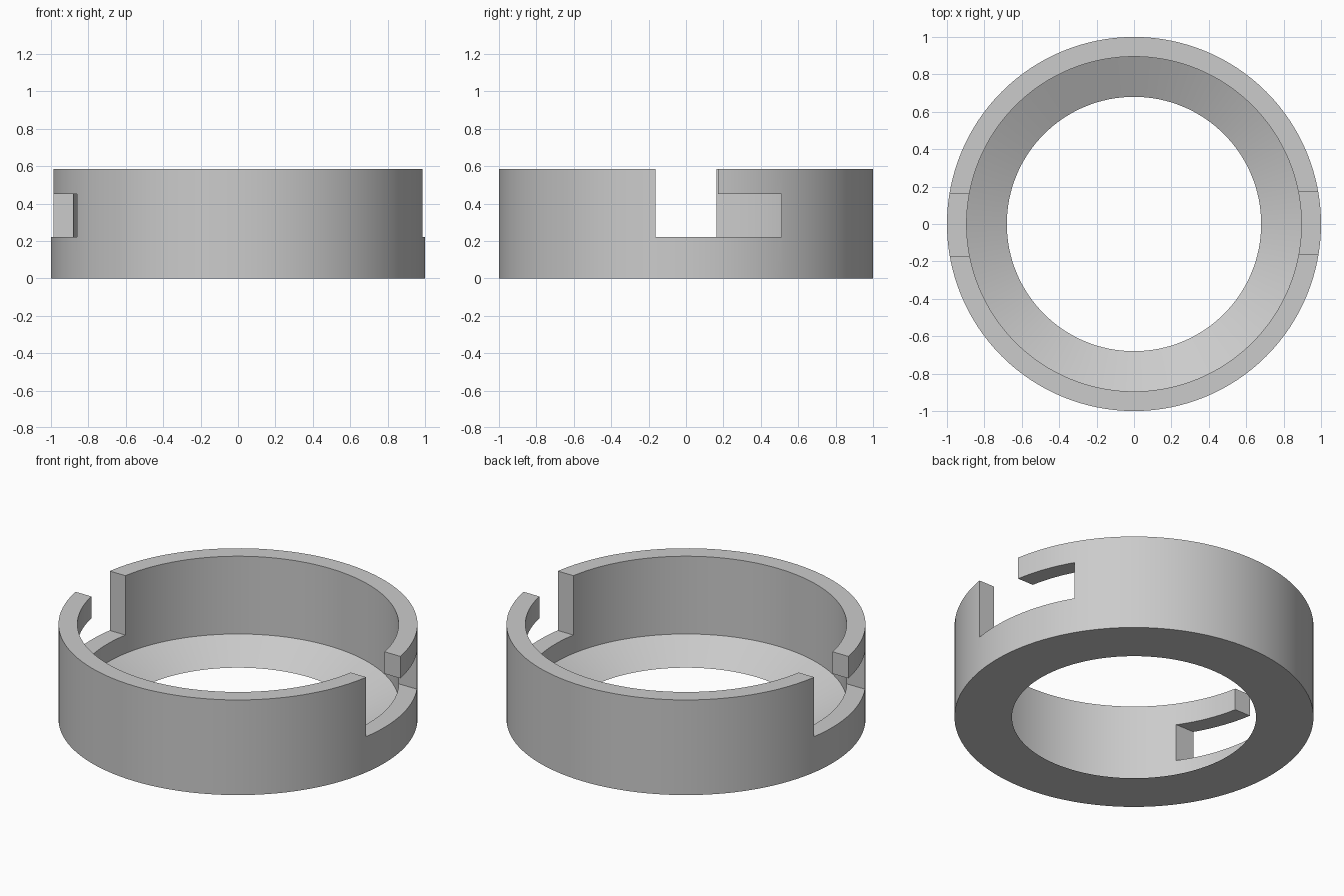
import bpy, bmesh, math
from mathutils import Matrix, Vector

cube = bpy.data.objects.get("Cube")
if cube:
    bpy.data.objects.remove(cube)

SEGMENTS = 128

grey = bpy.data.materials.new("plain_grey")
grey.use_nodes = True
colour = (0.6, 0.6, 0.6, 1)
grey.diffuse_color = colour
grey.node_tree.nodes["Principled BSDF"].inputs["Base Color"].default_value = colour


def add_object(name, bm):
    bmesh.ops.recalc_face_normals(bm, faces=bm.faces)
    mesh = bpy.data.meshes.new(name)
    bm.to_mesh(mesh)
    bm.free()
    mesh.materials.append(grey)
    obj = bpy.data.objects.new(name, mesh)
    bpy.context.collection.objects.link(obj)
    return obj


# Collar: wall with a funnel-shaped lip at the bottom, revolved about z
profile = [(0.68, 0), (1, 0), (1, 0.585), (0.895, 0.585), (0.895, 0.107)]
bm = bmesh.new()
verts = [bm.verts.new((r, 0, z)) for r, z in profile]
edges = [bm.edges.new((v, verts[i - 1])) for i, v in enumerate(verts)]
bmesh.ops.spin(bm, geom=verts + edges, cent=(0, 0, 0), axis=(0, 0, 1),
               angle=math.tau, steps=SEGMENTS, use_duplicate=False)
bmesh.ops.remove_doubles(bm, verts=bm.verts, dist=1e-4)
collar = add_object("bayonet_collar", bm)

# L-shaped bayonet slots: an entry from the top and a run under the tab
slot = [(-0.163, 0.22), (0.51, 0.22), (0.51, 0.45),
        (0.17, 0.45), (0.17, 0.8), (-0.163, 0.8)]
bm = bmesh.new()
for turn in (0, math.pi):
    spin = Matrix.Rotation(turn, 3, "Z")
    face = bm.faces.new([bm.verts.new(spin @ Vector((0.5, y, z))) for y, z in slot])
    out = bmesh.ops.extrude_face_region(bm, geom=[face])["geom"]
    bmesh.ops.translate(bm, vec=spin @ Vector((0.7, 0, 0)),
                        verts=[g for g in out if isinstance(g, bmesh.types.BMVert)])
cutter = add_object("slot_cutter", bm)
cutter.hide_render = True

cut = collar.modifiers.new("slots", "BOOLEAN")
cut.object = cutter
cut.operation = "DIFFERENCE"
cut.solver = "EXACT"
bpy.context.view_layer.objects.active = collar
collar.select_set(True)
bpy.ops.object.modifier_apply(modifier=cut.name)
bpy.data.objects.remove(cutter)

bpy.ops.object.shade_smooth_by_angle(angle=math.radians(20))
